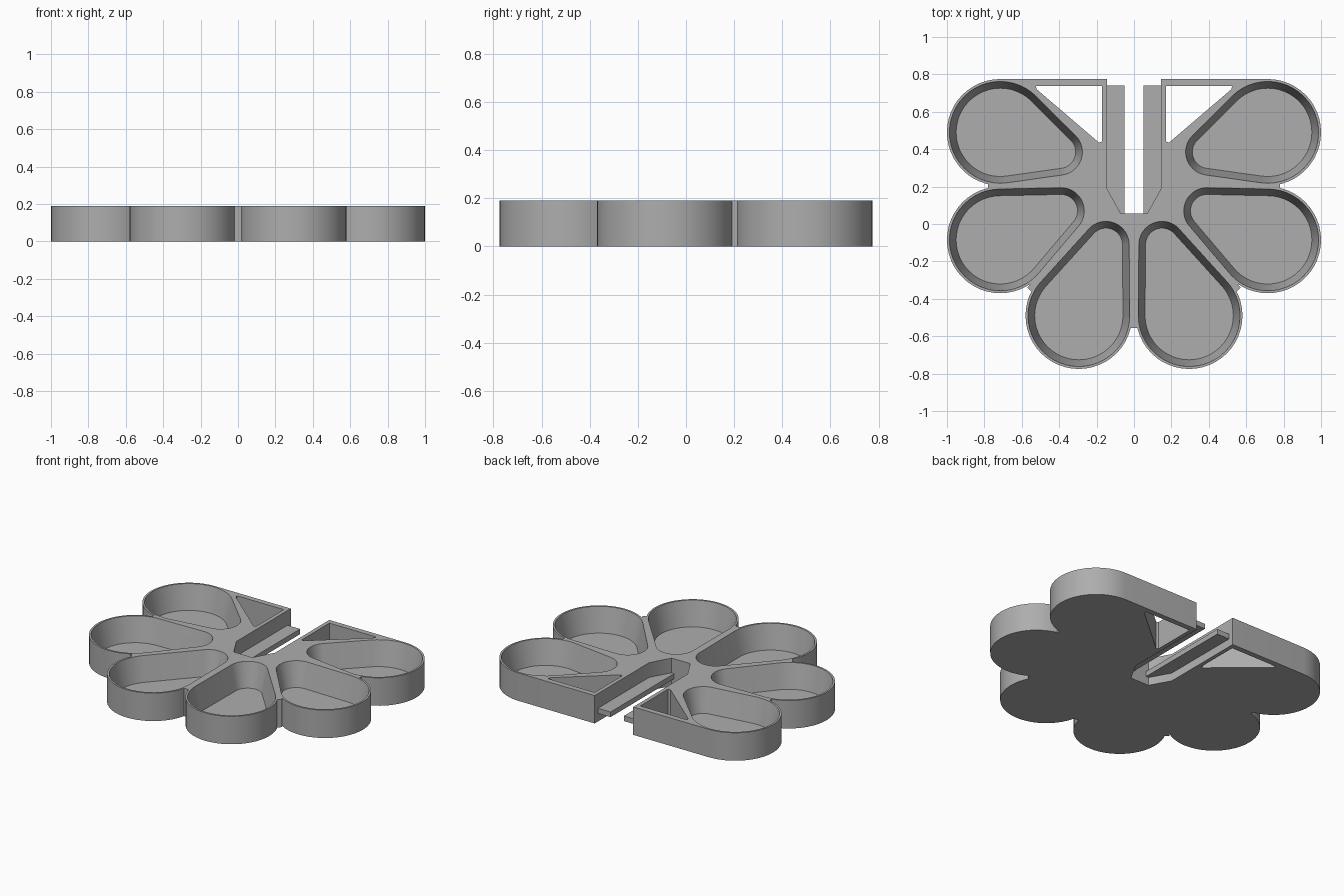
import bpy, bmesh, math

cube = bpy.data.objects.get("Cube")
if cube:
    bpy.data.objects.remove(cube, do_unlink=True)

HEIGHT, FLOOR = 0.19, 0.024
SIDES = 48

grey = bpy.data.materials.new("plain grey")
grey.use_nodes = True
colour = (0.42, 0.42, 0.42, 1)
grey.diffuse_color = colour
grey.node_tree.nodes["Principled BSDF"].inputs["Base Color"].default_value = colour


def hull(name, points):
    """Convex solid around the given points."""
    bm = bmesh.new()
    for p in points:
        bm.verts.new(p)
    res = bmesh.ops.convex_hull(bm, input=bm.verts)
    loose = [v for v in bm.verts if not v.link_faces]
    bmesh.ops.delete(bm, geom=loose, context='VERTS')
    bmesh.ops.dissolve_limit(bm, angle_limit=0.005, verts=bm.verts, edges=bm.edges)
    bmesh.ops.recalc_face_normals(bm, faces=bm.faces)
    mesh = bpy.data.meshes.new(name)
    bm.to_mesh(mesh)
    bm.free()
    mesh.materials.append(grey)
    obj = bpy.data.objects.new(name, mesh)
    bpy.context.collection.objects.link(obj)
    return obj


def prism(name, outline, z0=0, z1=HEIGHT, sx=1):
    return hull(name, [(sx * x, y, z) for x, y in outline for z in (z0, z1)])


def circle(centre, r, z):
    return [(centre[0] + r * math.cos(2 * math.pi * i / SIDES),
             centre[1] + r * math.sin(2 * math.pi * i / SIDES), z) for i in range(SIDES)]


def teardrop(name, big, small, low, high):
    """Solid between two teardrops; low and high are (big radius, small radius, z)."""
    pts = []
    for rb, rs, z in (low, high):
        pts += circle(big, rb, z) + circle(small, rs, z)
    return hull(name, pts)


def combine(target, other, operation):
    mod = target.modifiers.new("combine", 'BOOLEAN')
    mod.object, mod.operation, mod.solver = other, operation, 'EXACT'
    bpy.context.view_layer.objects.active = target
    bpy.ops.object.modifier_apply(modifier=mod.name)
    bpy.data.objects.remove(other, do_unlink=True)


# Petal centres and inner tips on one side
petals = [((0.715, 0.49), (0.40, 0.385)),
          ((0.715, -0.085), (0.39, 0.07)),
          ((0.295, -0.49), (0.15, -0.11))]

# Solid body: core, front web, petals, side webs and back arms
tray = prism("flower_tray", [(0.45, 0.3), (0.45, -0.1), (0.15, -0.3),
                             (-0.15, -0.3), (-0.45, -0.1), (-0.45, 0.3)])
combine(tray, prism("front_web", [(0.02, 0), (-0.02, 0), (-0.02, -0.555), (0.02, -0.555)]), 'UNION')
for s in (1, -1):
    for (bx, by), (tx, ty) in petals:
        combine(tray, teardrop("petal", (s * bx, by), (s * tx, ty),
                               (0.285, 0.135, 0), (0.285, 0.135, HEIGHT)), 'UNION')
    for web in ([(0.4, 0.3), (0.4, 0.1), (0.78, 0.19), (0.78, 0.22)],
                [(0.3, 0), (0.15, -0.2), (0.545, -0.365), (0.57, -0.34)],
                [(0.715, 0.775), (0.08, 0.775), (0.08, 0), (0.4, 0.2)]):
        combine(tray, prism("web", web, sx=s), 'UNION')

# Tapered pockets and triangular through holes
TOP = HEIGHT + 0.05
slope = 0.036 / (HEIGHT - FLOOR)
grow = slope * 0.05
for s in (1, -1):
    for (bx, by), (tx, ty) in petals:
        combine(tray, teardrop("pocket", (s * bx, by), (s * tx, ty),
                               (0.236, 0.088, FLOOR),
                               (0.272 + grow, 0.124 + grow, TOP)), 'DIFFERENCE')
    combine(tray, prism("hole", [(0.525, 0.738), (0.172, 0.738), (0.172, 0.44),
                                 (0.187, 0.435), (0.52, 0.72)], -0.1, TOP, s), 'DIFFERENCE')

# Open slot at the back with a chamfered inner end
combine(tray, prism("slot", [(0.145, 1), (0.145, 0.19), (0.07, 0.055),
                             (-0.07, 0.055), (-0.145, 0.19), (-0.145, 1)], -0.1, TOP), 'DIFFERENCE')

# Thin guide rails along both slot walls
for s in (1, -1):
    combine(tray, prism("rail", [(0.155, 0.74), (0.05, 0.74), (0.05, 0.045),
                                 (0.07, 0.045), (0.155, 0.19)], 0.055, 0.09, s), 'UNION')

# Clean flat areas and smooth the curved walls
bm = bmesh.new()
bm.from_mesh(tray.data)
bmesh.ops.remove_doubles(bm, verts=bm.verts, dist=0.0002)
bmesh.ops.dissolve_limit(bm, angle_limit=0.005, verts=bm.verts, edges=bm.edges)
bm.to_mesh(tray.data)
bm.free()
bpy.ops.object.select_all(action='DESELECT')
tray.select_set(True)
bpy.context.view_layer.objects.active = tray
bpy.ops.object.shade_smooth_by_angle(angle=math.radians(30))
